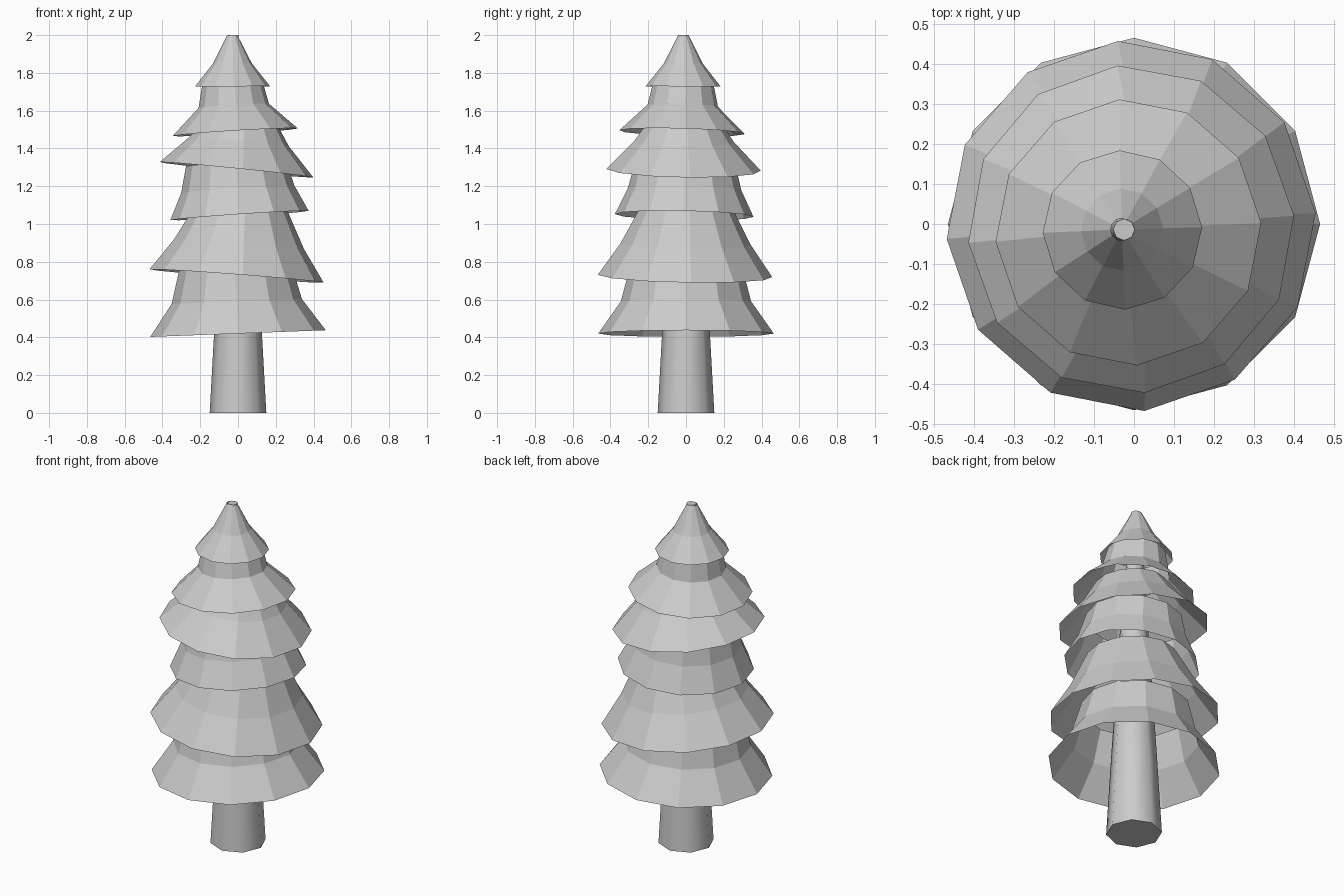
import bpy, bmesh
from math import cos, sin, radians, atan, tau

if "Cube" in bpy.data.objects:
    bpy.data.objects.remove(bpy.data.objects["Cube"])


def lathe(name, rings, sides, phase=0, caps=False):
    """Stack rings (radius, z, centre x, centre y) into one faceted shell."""
    bm = bmesh.new()
    loops = []
    for r, z, cx, cy in rings:
        loops.append([bm.verts.new((cx + r * cos(tau * i / sides + phase),
                                    cy + r * sin(tau * i / sides + phase), z))
                      for i in range(sides)])
    for lo, hi in zip(loops, loops[1:]):
        for i in range(sides):
            j = (i + 1) % sides
            bm.faces.new((lo[i], lo[j], hi[j], hi[i]))
    if caps:
        bm.faces.new(loops[0][::-1])
        bm.faces.new(loops[-1])
    mesh = bpy.data.meshes.new(name)
    bm.to_mesh(mesh)
    bm.free()
    obj = bpy.data.objects.new(name, mesh)
    bpy.context.collection.objects.link(obj)
    return obj


# Tapering trunk running up to the tip, smooth with hard cap edges
trunk = lathe("trunk", [(0.15, 0, 0, 0), (0.126, 0.43, 0, 0),
                        (0.075, 1.28, -0.005, -0.005), (0.027, 2.0, -0.025, -0.014)],
              8, caps=True)
bpy.context.view_layer.objects.active = trunk
trunk.select_set(True)
bpy.ops.object.shade_smooth_by_angle(angle=radians(60))

# Open branch skirts: rim centre, slope along x and y, phase, profile (radius, height)
tiers = [
    ((0.00, 0.00, 0.42), 0.038, 0.0, 0, [(0.465, 0), (0.345, 0.17), (0.295, 0.36)]),
    ((-0.007, -0.005, 0.725), -0.076, -0.018, 4, [(0.463, 0), (0.345, 0.17), (0.24, 0.37)]),
    ((0.008, -0.01, 1.045), 0.068, -0.020, 0, [(0.367, 0), (0.30, 0.14), (0.265, 0.28)]),
    ((-0.007, -0.013, 1.287), -0.10, -0.018, 4.7, [(0.41, 0), (0.265, 0.15), (0.19, 0.26)]),
    ((-0.014, -0.021, 1.486), 0.061, -0.027, 4, [(0.333, 0), (0.187, 0.14), (0.158, 0.27)]),
    ((-0.029, -0.015, 1.728), 0.005, -0.005, 2, [(0.199, 0), (0.103, 0.122), (0.028, 0.27)]),
]
for n, (centre, sx, sy, phase, profile) in enumerate(tiers, 1):
    tier = lathe(f"branch_tier_{n}", [(r, z, 0, 0) for r, z in profile],
                 12, radians(phase))
    tier.location = centre
    tier.rotation_euler = (atan(sy), -atan(sx), 0)
